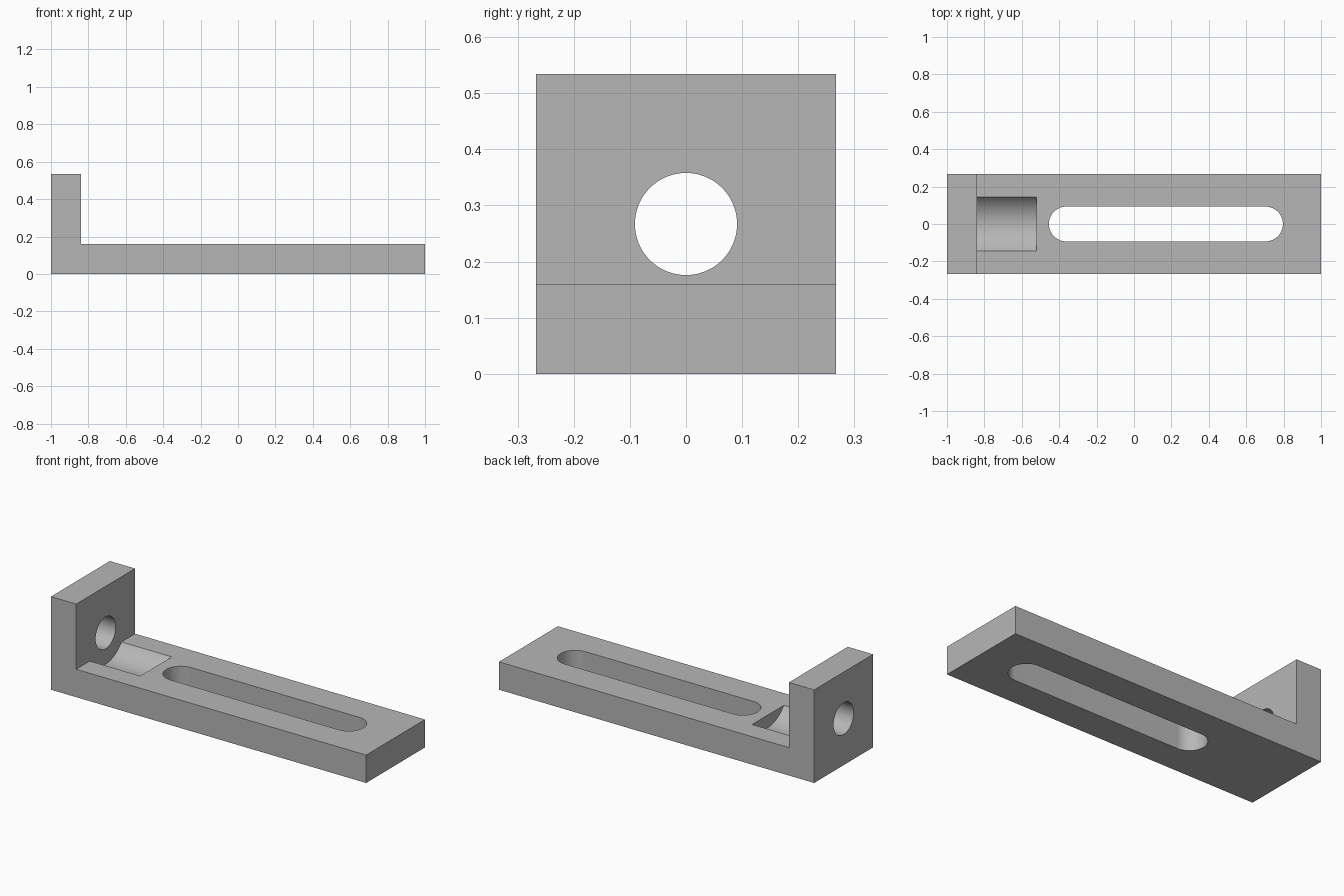
import bpy, bmesh
from math import sin, cos, pi
from mathutils import Vector

cube = bpy.data.objects.get("Cube")
if cube:
    bpy.data.objects.remove(cube, do_unlink=True)

HALF_W, HEIGHT, BASE = 0.267, 0.534, 0.16
WALL_X = -0.84
HOLE_Z = HEIGHT / 2

grey = bpy.data.materials.new("plain grey")
grey.use_nodes = True
colour = (0.47, 0.47, 0.47, 1)
grey.diffuse_color = colour
grey.node_tree.nodes["Principled BSDF"].inputs["Base Color"].default_value = colour


def prism(name, outline, sweep):
    """Solid made by sweeping a closed outline along a vector."""
    bm = bmesh.new()
    face = bm.faces.new([bm.verts.new(p) for p in outline])
    new = bmesh.ops.extrude_face_region(bm, geom=[face], use_keep_orig=True)["geom"]
    verts = [g for g in new if isinstance(g, bmesh.types.BMVert)]
    bmesh.ops.translate(bm, verts=verts, vec=Vector(sweep))
    bmesh.ops.recalc_face_normals(bm, faces=bm.faces)
    mesh = bpy.data.meshes.new(name)
    bm.to_mesh(mesh)
    bm.free()
    mesh.materials.append(grey)
    obj = bpy.data.objects.new(name, mesh)
    bpy.context.collection.objects.link(obj)
    return obj


def arc(radius, start, end, steps):
    return [(radius * cos(start + (end - start) * i / steps),
             radius * sin(start + (end - start) * i / steps)) for i in range(steps + 1)]


def rod(name, radius, x0, x1):
    """Cylinder along x at the bore height."""
    ring = arc(radius, 0, 2 * pi, 96)[:-1]
    return prism(name, [(x0, y, HOLE_Z + z) for y, z in ring], (x1 - x0, 0, 0))


# L-shaped bracket body
profile = [(-1, 0), (1, 0), (1, BASE), (WALL_X, BASE), (WALL_X, HEIGHT), (-1, HEIGHT)]
body = prism("angle_bracket", [(x, -HALF_W, z) for x, z in profile], (0, 2 * HALF_W, 0))

# Cutters: long slot, bore through the upright, curved recess in the base
SLOT_R, SLOT_LEFT, SLOT_RIGHT = 0.093, -0.362, 0.703
slot = [(SLOT_RIGHT + x, y, -0.1) for x, y in arc(SLOT_R, -pi / 2, pi / 2, 40)]
slot += [(SLOT_LEFT + x, y, -0.1) for x, y in arc(SLOT_R, pi / 2, 3 * pi / 2, 40)]
cutters = [
    prism("slot_cutter", slot, (0, 0, 0.4)),
    rod("bore_cutter", 0.091, -1.1, -0.7),
    rod("recess_cutter", 0.179, WALL_X, -0.52),
]

bpy.ops.object.select_all(action='DESELECT')
body.select_set(True)
bpy.context.view_layer.objects.active = body
for cutter in cutters:
    cutter.hide_render = True
    cut = body.modifiers.new(cutter.name, 'BOOLEAN')
    cut.operation = 'DIFFERENCE'
    cut.solver = 'EXACT'
    cut.object = cutter
    bpy.ops.object.modifier_apply(modifier=cut.name)
    bpy.data.objects.remove(cutter, do_unlink=True)

bpy.ops.object.shade_smooth_by_angle(angle=pi / 6)
